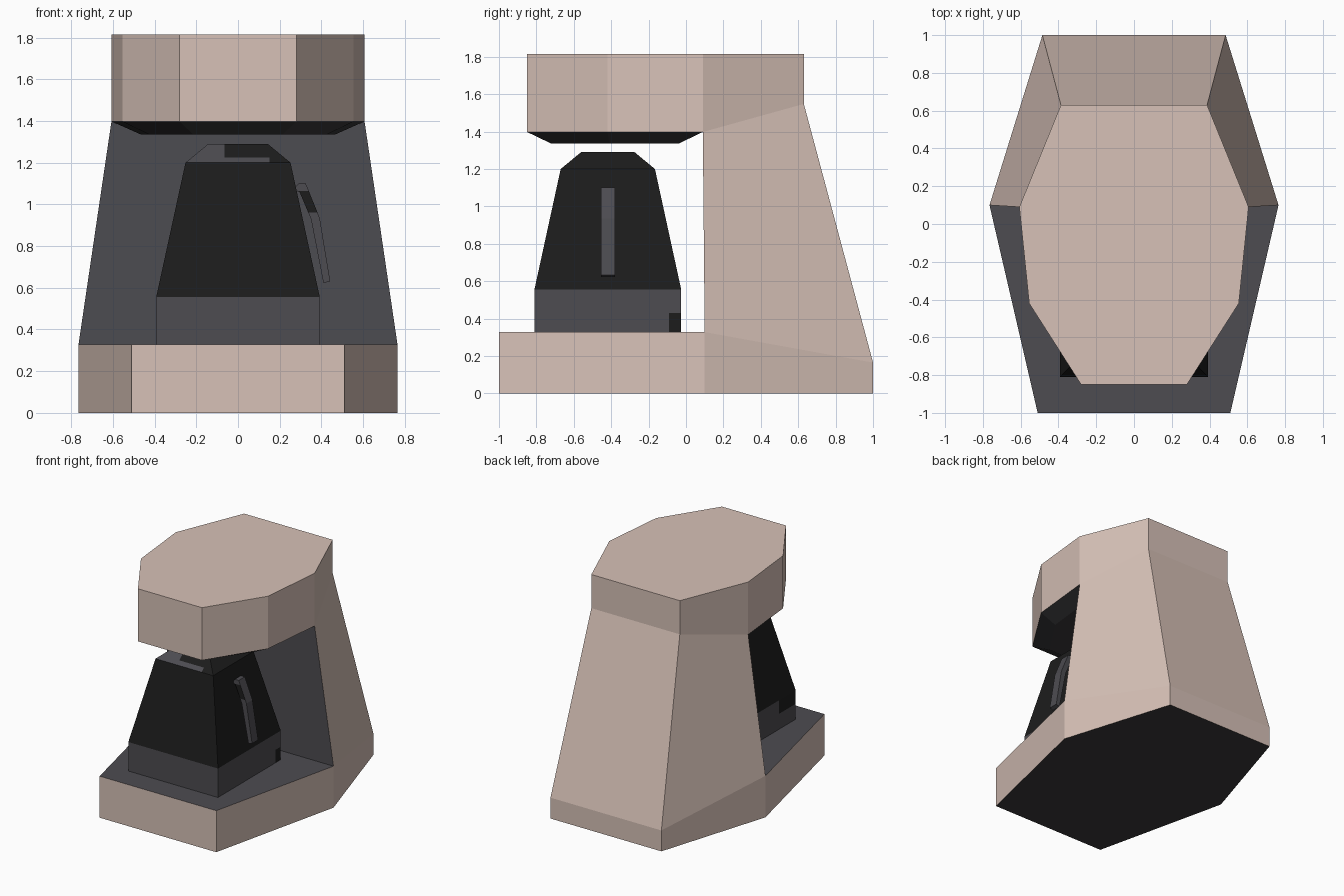
import bpy, bmesh
from mathutils import Vector

if "Cube" in bpy.data.objects:
    bpy.data.objects.remove(bpy.data.objects["Cube"])


def material(name, rgb):
    m = bpy.data.materials.new(name)
    m.diffuse_color = (*rgb, 1)
    m.use_nodes = True
    m.node_tree.nodes["Principled BSDF"].inputs["Base Color"].default_value = m.diffuse_color
    return m


MATS = [material("warm beige", (0.68, 0.535, 0.475)),
        material("dark grey", (0.074, 0.072, 0.082)),
        material("near black", (0.0118, 0.0118, 0.0118)),
        material("charcoal", (0.042, 0.041, 0.043))]
BEIGE, GREY, BLACK, CHARCOAL = range(4)


def finish(name, bm):
    bmesh.ops.recalc_face_normals(bm, faces=bm.faces)
    me = bpy.data.meshes.new(name)
    for m in MATS:
        me.materials.append(m)
    bm.to_mesh(me)
    bm.free()
    ob = bpy.data.objects.new(name, me)
    bpy.context.collection.objects.link(ob)
    return ob


def cut(bm, cuts):
    for axis, at in cuts:
        n = Vector((0, 0, 0))
        n[axis] = 1
        bmesh.ops.bisect_plane(bm, geom=bm.verts[:] + bm.edges[:] + bm.faces[:],
                               plane_co=n * at, plane_no=n)


def paint(bm, rule):
    bmesh.ops.recalc_face_normals(bm, faces=bm.faces)
    bm.normal_update()
    for f in bm.faces:
        f.material_index = rule(f.calc_center_median(), f.normal)


# --- Machine housing: right-half corners, mirrored to the left ---
P = {"a0": (.51, -1, 0), "a1": (.51, -1, .328),          # base front
     "b0": (.765, .1, 0), "b1": (.765, .1, .328),        # base middle
     "c0": (.485, 1, 0), "c1": (.485, 1, .165),          # base back
     "d1": (.607, .09, 1.398), "d2": (.607, .09, 1.814),   # head middle
     "e1": (.387, .63, 1.548), "e2": (.387, .63, 1.814),   # head back
     "f1": (.28, -.85, 1.398), "f2": (.28, -.85, 1.814),   # head front
     "g1": (.555, -.42, 1.398), "g2": (.555, -.42, 1.814)}  # head front side
for k in "dfg":                                          # filter underside
    x, y, z = P[k + "1"]
    P[k + "0"] = (x * .77, -.38 + (y + .38) * .725, 1.336)

bm = bmesh.new()
R = {k: bm.verts.new(p) for k, p in P.items()}
L = {k: bm.verts.new((-p[0], p[1], p[2])) for k, p in P.items()}


def sides(keys, mat):
    for S in (R, L):
        bm.faces.new([S[k] for k in keys.split()]).material_index = mat


def span(keys, mat):
    keys = keys.split()
    vs = [R[k] for k in keys] + [L[k] for k in reversed(keys)]
    bm.faces.new(vs).material_index = mat


for keys in ("a0 b0 b1 a1", "b0 c0 c1 b1", "b1 c1 e1 d1",
             "d1 e1 e2 d2", "g1 d1 d2 g2", "f1 g1 g2 f2"):
    sides(keys, BEIGE)
for keys in ("a0 a1", "c0 c1", "c1 e1", "e1 e2", "f1 f2", "f2 g2 d2 e2"):
    span(keys, BEIGE)
for keys in ("a1 b1", "b1 d1"):                          # deck and recess
    span(keys, GREY)
span("a0 b0 c0", CHARCOAL)                               # floor
for keys in ("f0 g0 g1 f1", "g0 d0 d1 g1"):
    sides(keys, CHARCOAL)
for keys in ("f0 f1", "d0 d1", "f0 g0 d0"):
    span(keys, CHARCOAL)
finish("machine_housing", bm)


# --- Carafe: stacked square frustums ---
CY = -.418


def frustum(name, r0, z0, r1, z1, rule, cuts=()):
    bm = bmesh.new()
    rings = [[bm.verts.new((sx * r, CY + sy * r, z))
              for sx, sy in ((-1, -1), (1, -1), (1, 1), (-1, 1))]
             for r, z in ((r0, z0), (r1, z1))]
    for i in range(4):
        j = (i + 1) % 4
        bm.faces.new((rings[0][i], rings[0][j], rings[1][j], rings[1][i]))
    bm.faces.new(rings[0][::-1])
    bm.faces.new(rings[1])
    cut(bm, cuts)
    paint(bm, rule)
    return finish(name, bm)


# grey foot with a dark patch at the rear of the right side and left front
def foot_rule(c, n):
    if n.x > .9 and c.y > -.09 and c.z < .43:
        return BLACK
    if n.x < -.9 and c.y < -.6 and c.z > .45:
        return BLACK
    return GREY


# dark lid with a grey area on its front slope
def lid_rule(c, n):
    front = n.y < -.3 and abs(n.x) < .1
    if front and (c.x < -.065 or (c.z < 1.225 and c.x < .15)):
        return GREY
    return BLACK


frustum("carafe_foot", .392, .328, .392, .557, foot_rule,
        ((1, -.09), (1, -.6), (2, .43), (2, .45)))
frustum("carafe_body", .392, .557, .252, 1.2, lambda c, n: BLACK)
frustum("carafe_lid", .252, 1.2, .143, 1.29, lid_rule,
        ((0, -.065), (0, .15), (2, 1.225)))

# --- Carafe handle: side profile extruded along y, dark near the top front ---
profile = [(.265, 1.07), (.29, 1.10), (.325, 1.10), (.392, .935),
           (.442, .632), (.41, .622), (.35, .93), (.295, 1.06)]
bm = bmesh.new()
face = bm.faces.new([bm.verts.new((x, -.455, z)) for x, z in profile])
ext = bmesh.ops.extrude_face_region(bm, geom=[face], use_keep_orig=True)
bmesh.ops.translate(bm, vec=(0, .076, 0),
                    verts=[v for v in ext["geom"] if isinstance(v, bmesh.types.BMVert)])
cut(bm, ((2, .96), (2, 1.065)))
paint(bm, lambda c, n: BLACK if n.y < -.9 and .96 < c.z < 1.065 else GREY)
finish("carafe_handle", bm)
